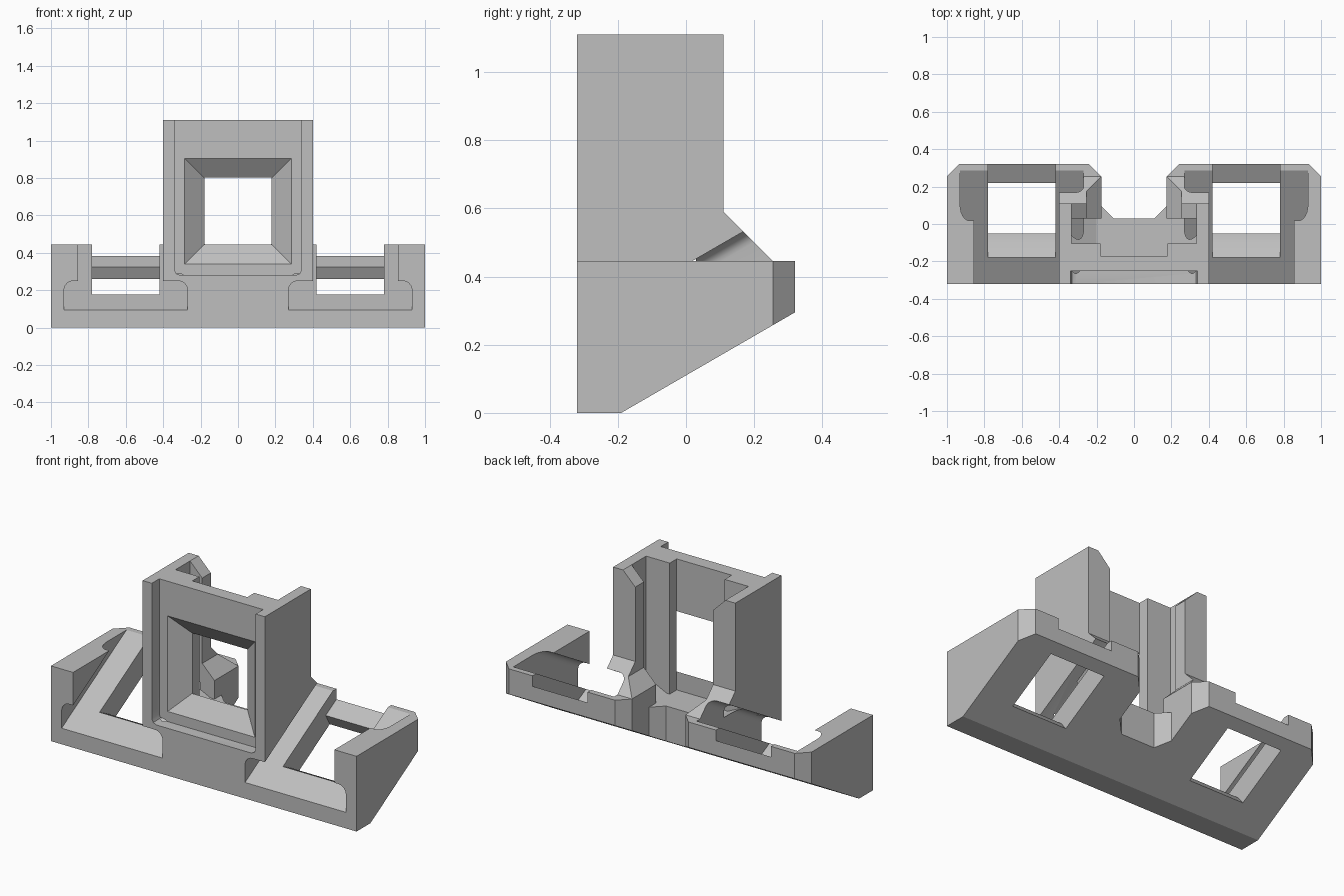
import bpy, bmesh, math

cube = bpy.data.objects.get("Cube")
if cube:
    bpy.data.objects.remove(cube, do_unlink=True)

SLOPE = math.tan(math.radians(30))
FRONT, BACK = -0.32, 0.32

grey = bpy.data.materials.new("light grey plastic")
grey.use_nodes = True
COLOUR = (0.52, 0.52, 0.52, 1)
grey.diffuse_color = COLOUR
grey.node_tree.nodes["Principled BSDF"].inputs["Base Color"].default_value = COLOUR


def loft(name, start, end):
    """Solid between two matching loops of 3D points."""
    bm = bmesh.new()
    a = [bm.verts.new(p) for p in start]
    b = [bm.verts.new(p) for p in end]
    bm.faces.new(a)
    bm.faces.new(b)
    for i in range(len(a)):
        j = (i + 1) % len(a)
        bm.faces.new((a[i], a[j], b[j], b[i]))
    bmesh.ops.recalc_face_normals(bm, faces=bm.faces)
    mesh = bpy.data.meshes.new(name)
    bm.to_mesh(mesh)
    bm.free()
    mesh.materials.append(grey)
    obj = bpy.data.objects.new(name, mesh)
    bpy.context.collection.objects.link(obj)
    return obj


def prism(name, profile, axis, lo, hi, side=1, shear=0):
    """Extrude a 2D profile along an axis, optionally mirrored or sheared uphill."""
    def place(p, d):
        x, y, z = {"x": (d, *p), "y": (p[0], d, p[1]), "z": (*p, d)}[axis]
        return (x * side, y, z + shear * (y - FRONT))
    return loft(name, [place(p, lo) for p in profile], [place(p, hi) for p in profile])


def rect(x0, x1, z0, z1):
    return [(x0, z0), (x1, z0), (x1, z1), (x0, z1)]


def symmetric(half):
    return half + [(-x, z) for x, z in reversed(half)]


def combine(target, tool, operation="DIFFERENCE"):
    mod = target.modifiers.new(tool.name, "BOOLEAN")
    mod.operation, mod.solver, mod.object = operation, "EXACT", tool
    bpy.ops.object.select_all(action="DESELECT")
    bpy.context.view_layer.objects.active = target
    target.select_set(True)
    bpy.ops.object.modifier_apply(modifier=mod.name)
    bpy.data.objects.remove(tool, do_unlink=True)


# Wedge base and upright housing with its sloping rear gussets
body = prism("socket_bracket", [(FRONT, 0), (-0.19, 0), (BACK, 0.295),
                                (BACK, 0.445), (FRONT, 0.445)], "x", -1, 1)
tower = prism("tower", [(FRONT, 0.2), (0, 0.2), (0.255, 0.35), (0.255, 0.445),
                        (0.11, 0.59), (0.11, 1.11), (FRONT, 1.11)], "x", -0.4, 0.4)
combine(body, tower, "UNION")

# Rear notch and clipped outer corners
notch = symmetric([(0.305, 0.385), (0.175, 0.255), (0.175, 0.095), (0.11, 0.03)])
combine(body, prism("rear_notch", notch, "z", -1, 2))
for side in (1, -1):
    corner = [(1.05, 0.205), (0.885, 0.37), (1.05, 0.37)]
    combine(body, prism("corner_clip", corner, "z", -1, 2, side))

# Housing interior, then the narrower throat between the rear lips
cavity = symmetric([(0.335, 1.3), (0.335, 0.4), (0.2, 0.335)])
combine(body, prism("cavity", cavity, "y", -0.105, 0.03))
throat = symmetric([(0.425, 1.2), (0.255, 1.03), (0.255, 0.525),
                    (0.175, 0.445), (0.175, 0.335)])
combine(body, prism("throat", throat, "y", 0.029, 0.5))
combine(body, prism("rear_channel", rect(-0.18, 0.18, 0.335, 1.3), "y", -0.17, -0.1))

# Front recess and the tapered window
recess = symmetric([(0.34, 1.3), (0.34, 0.31), (0.331, 0.289), (0.31, 0.28)])
combine(body, prism("front_recess", recess, "y", -0.5, -0.25))


def window_loop(y, inset):
    return [(x, y, z) for x, z in
            rect(-0.285 + inset, 0.285 - inset, 0.34 + inset, 0.905 - inset)]


combine(body, loft("window", window_loop(-0.26, -0.013), window_loop(-0.169, 0.105)))


# Sloping slots on both sides: rounded undercut with an open top
def arc(cx, cz, r, a0, a1, n=6):
    angles = [math.radians(a0 + (a1 - a0) * i / n) for i in range(n + 1)]
    return [(cx + r * math.cos(a), cz + r * math.sin(a)) for a in angles]


slot = ([(0.27, 0.095)] + arc(0.32, 0.2, 0.05, 180, 90)
        + [(0.4, 0.25), (0.4, 1.5), (0.855, 1.5), (0.855, 0.25)]
        + arc(0.88, 0.2, 0.05, 90, 0) + [(0.93, 0.095)])
# Through opening with a stepped front wall and a thin rear ledge
opening = [(-0.18, 1), (-0.18, 0.176), (-0.09, 0.13), (-0.05, 0.081), (0, 0.02),
           (0.29, 0.204), (0.22, 0.325), (0.5, 0.487), (0.5, 1)]
for side in (1, -1):
    combine(body, prism("slot", slot, "y", -0.5, 0.5, side, SLOPE))
    combine(body, prism("opening", opening, "x", 0.42, 0.78, side))

bpy.ops.object.select_all(action="DESELECT")
body.select_set(True)
bpy.context.view_layer.objects.active = body
bpy.ops.object.shade_smooth_by_angle(angle=math.radians(25))
